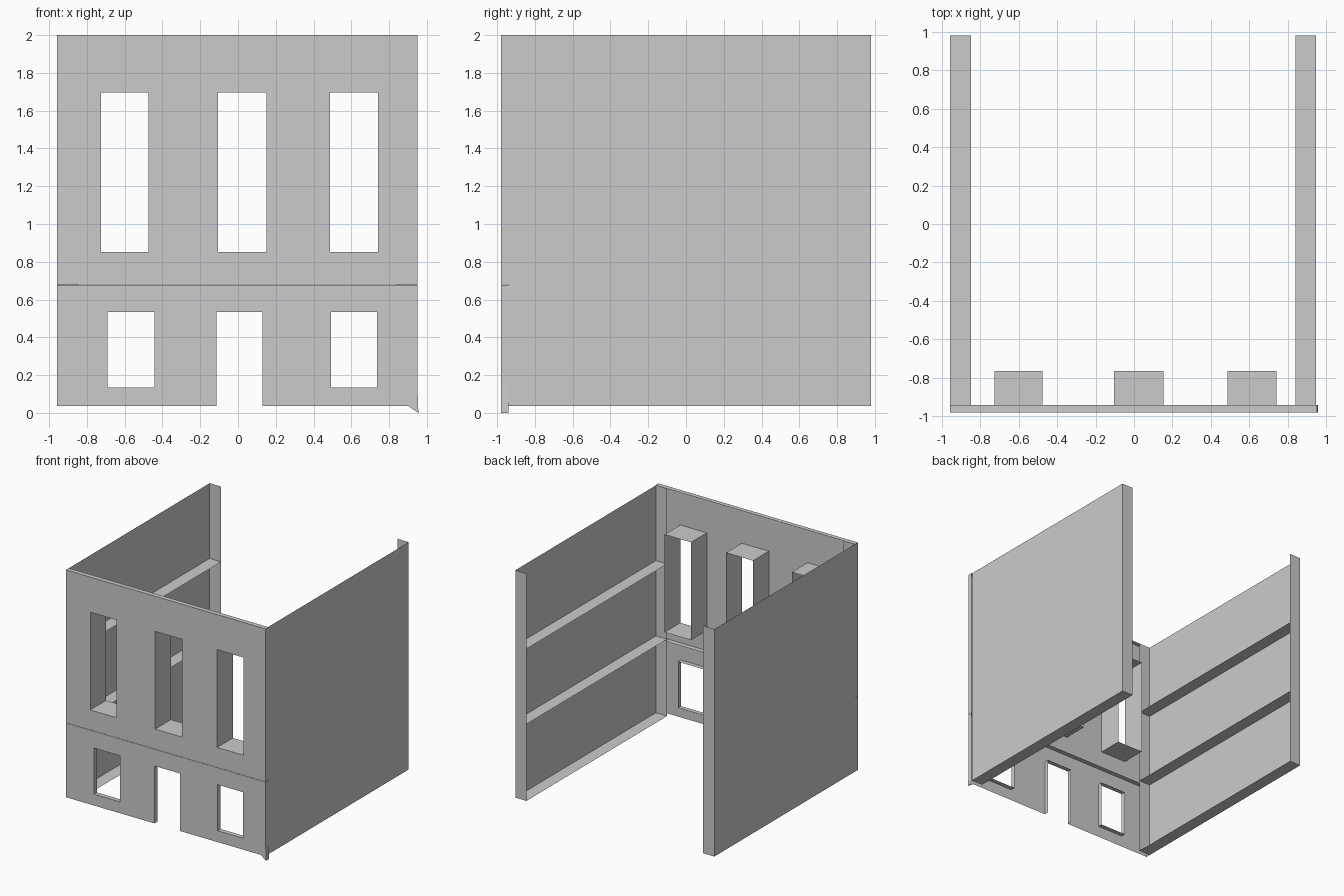
import bpy, bmesh
from mathutils import Vector

if "Cube" in bpy.data.objects:
    bpy.data.objects.remove(bpy.data.objects["Cube"])

FRONT, BACK, TOP = -0.98, 0.98, 2.0
LIP = -0.94          # rear edge of the thin facade panel
BASE, FLOOR = 0.037, 0.68


def quad(bm, *pts):
    bm.faces.new([bm.verts.new(p) for p in pts])


def finish(bm, name, outward, tweak=None):
    bmesh.ops.remove_doubles(bm, verts=bm.verts[:], dist=0.0005)
    if tweak:
        tweak(bm)
    bmesh.ops.recalc_face_normals(bm, faces=bm.faces[:])
    bm.normal_update()
    big = max((f for f in bm.faces if abs(f.normal.dot(Vector(outward))) > 0.9),
              key=lambda f: f.calc_area())
    if big.normal.dot(Vector(outward)) < 0:
        bmesh.ops.reverse_faces(bm, faces=bm.faces[:])
    me = bpy.data.meshes.new(name)
    bm.to_mesh(me)
    bm.free()
    ob = bpy.data.objects.new(name, me)
    bpy.context.collection.objects.link(ob)
    return ob


def ring(bm, x0, x1, z0, z1, y0, y1, floor=True):
    """Open tube running from y0 to y1, optionally without its bottom."""
    c = [(x0, z0), (x0, z1), (x1, z1), (x1, z0)]
    for i in range(4 if floor else 3):
        (xa, za), (xb, zb) = c[i], c[(i + 1) % 4]
        quad(bm, (xa, y0, za), (xb, y0, zb), (xb, y1, zb), (xa, y1, za))


def facade(name, z0, z1, holes, depth, extra=(), bottom=True, tweak=None):
    """Open-backed front sheet with holes, returned edges and deep reveals."""
    bm = bmesh.new()
    xs = sorted({-0.957, 0.95, *extra, *(v for h in holes for v in h[:2])})
    zs = sorted({z0, z1, *(v for h in holes for v in h[2:])})
    for xa, xb in zip(xs, xs[1:]):
        for za, zb in zip(zs, zs[1:]):
            mx, mz = (xa + xb) / 2, (za + zb) / 2
            if not any(h[0] < mx < h[1] and h[2] < mz < h[3] for h in holes):
                quad(bm, (xa, FRONT, za), (xb, FRONT, za),
                     (xb, FRONT, zb), (xa, FRONT, zb))
    # returned outer edges
    for xa, xb in zip(xs, xs[1:]):
        for z in ((z0, z1) if bottom else (z1,)):
            quad(bm, (xa, FRONT, z), (xb, FRONT, z), (xb, LIP, z), (xa, LIP, z))
    for x in (xs[0], xs[-1]):
        for za, zb in zip(zs, zs[1:]):
            quad(bm, (x, FRONT, za), (x, FRONT, zb), (x, LIP, zb), (x, LIP, za))
    # window and door reveals
    for h in holes:
        ring(bm, *h, FRONT, depth, floor=h[2] > z0)
    return finish(bm, name, (0, -1, 0), tweak)


def drop_corner(bm):
    """The lower right corner of the ground floor dips to the ground."""
    for v in bm.verts:
        if v.co.x > 0.94 and v.co.z < BASE + 0.01:
            v.co.x, v.co.z = 0.955, 0.0


# upper storey: tall windows with deep box reveals
facade("upper_facade", FLOOR, TOP,
       [(a, b, 0.853, 1.697) for a, b in
        ((-0.725, -0.475), (-0.105, 0.152), (0.487, 0.74))], -0.765)

# ground floor: two windows and a doorway
facade("lower_facade", BASE, FLOOR - 0.002,
       [(-0.69, -0.443, 0.135, 0.533), (-0.113, 0.131, BASE, 0.533),
        (0.492, 0.735, 0.135, 0.533)],
       LIP, extra=(0.9,), bottom=False, tweak=drop_corner)


def side_wall(name, outer, inner):
    """Thin outer sheet with end returns and inward ledges."""
    bm = bmesh.new()
    levels = [BASE, 0.70, 1.35, TOP]
    for za, zb in zip(levels, levels[1:]):
        quad(bm, (outer, LIP, za), (outer, BACK, za),
             (outer, BACK, zb), (outer, LIP, zb))
        for y in (LIP, BACK):
            quad(bm, (outer, y, za), (inner, y, za),
                 (inner, y, zb), (outer, y, zb))
        quad(bm, (outer, LIP, za), (inner, LIP, za),
             (inner, BACK, za), (outer, BACK, za))
    return finish(bm, name, (1 if outer > 0 else -1, 0, 0))


side_wall("left_wall", -0.957, -0.848)
side_wall("right_wall", 0.945, 0.838)
